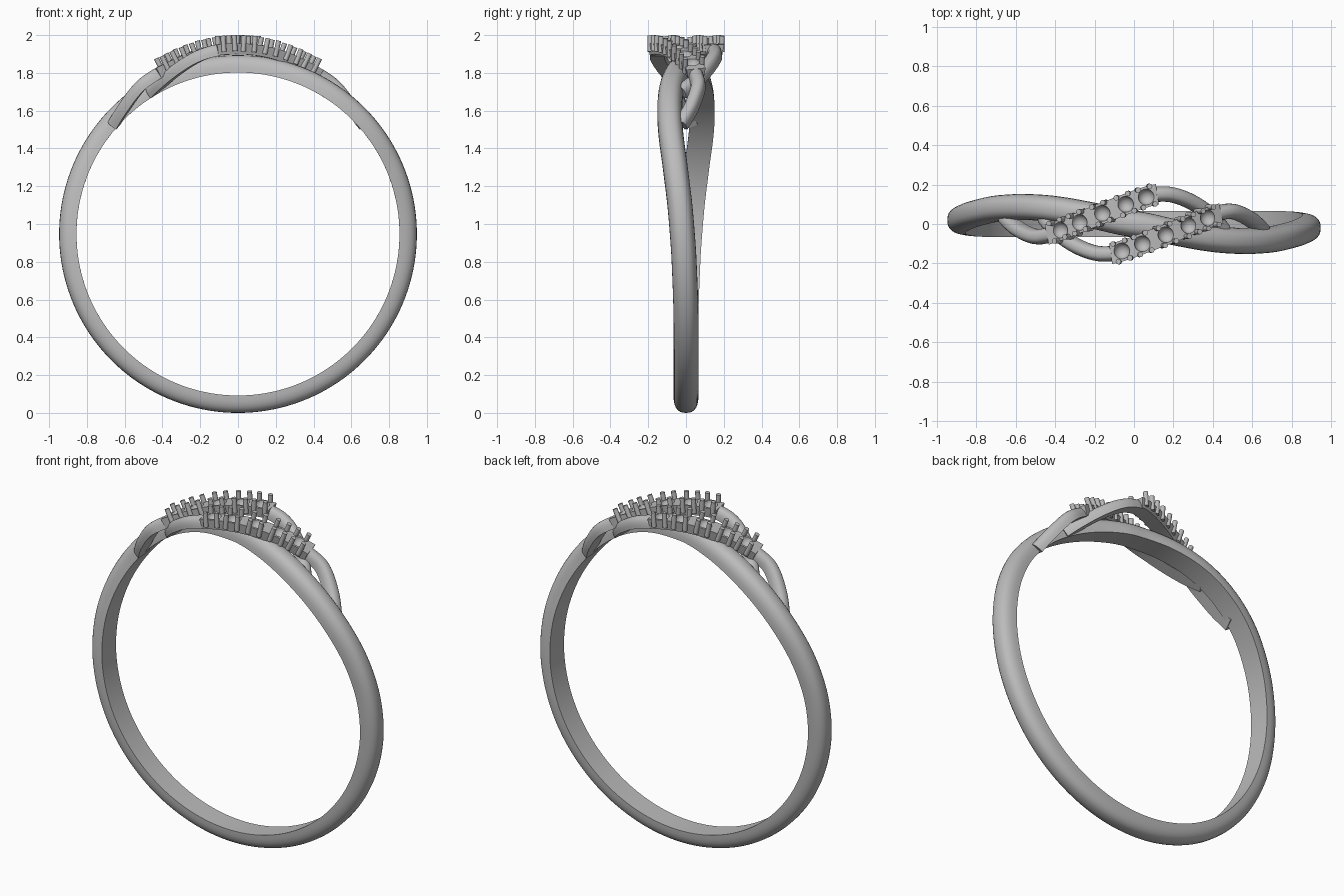
import bpy, bmesh, math
from mathutils import Vector, Matrix

cube = bpy.data.objects.get("Cube")
if cube:
    bpy.data.objects.remove(cube, do_unlink=True)

CZ = 0.947                      # height of the ring axis
CENTRE = Vector((0, 0, CZ))

metal = bpy.data.materials.new("grey_metal")
metal.use_nodes = True
GREY = (0.5, 0.5, 0.5, 1)
metal.diffuse_color = GREY
metal.node_tree.nodes["Principled BSDF"].inputs["Base Color"].default_value = GREY


def spline(pts, u):
    """Catmull-Rom point at u, counted in control points."""
    i = min(max(int(u), 0), len(pts) - 2)
    t = u - i
    p = [Vector(pts[min(max(k, 0), len(pts) - 1)]) for k in range(i - 1, i + 3)]
    return 0.5 * (2 * p[1] + (p[2] - p[0]) * t
                  + (2 * p[0] - 5 * p[1] + 4 * p[2] - p[3]) * t ** 2
                  + (3 * p[1] - p[0] - 3 * p[2] + p[3]) * t ** 3)


def frame(pos, tangent):
    up = Vector((pos.x, 0, pos.z - CZ))
    up = (up - tangent * up.dot(tangent)).normalized()
    return tangent.cross(up).normalized(), up


def dome_section(w, h, n=14, power=0.8):
    """Flat underside with a rounded top."""
    out = []
    for i in range(n + 1):
        a = math.pi * i / n
        c = math.cos(a)
        out.append((math.copysign(abs(c) ** power, c) * w / 2,
                    -h / 2 + h * math.sin(a) ** power))
    return out


def finish(name, bm):
    bmesh.ops.recalc_face_normals(bm, faces=bm.faces)
    me = bpy.data.meshes.new(name)
    bm.to_mesh(me)
    bm.free()
    me.materials.append(metal)
    ob = bpy.data.objects.new(name, me)
    bpy.context.collection.objects.link(ob)
    return ob


def smooth(ob):
    bpy.ops.object.select_all(action='DESELECT')
    ob.select_set(True)
    bpy.context.view_layer.objects.active = ob
    bpy.ops.object.shade_smooth_by_angle(angle=math.radians(40))


def sweep(name, path, section, closed=False):
    bm = bmesh.new()
    rings, n = [], len(path)
    for i, p in enumerate(path):
        a = path[i - 1] if (i or closed) else p
        b = path[(i + 1) % n] if (i < n - 1 or closed) else p
        side, up = frame(p, (b - a).normalized())
        rings.append([bm.verts.new(p + side * s + up * h) for s, h in section])
    m = len(section)
    for i in range(n if closed else n - 1):
        r, q = rings[i], rings[(i + 1) % n]
        for j in range(m):
            k = (j + 1) % m
            bm.faces.new((r[j], r[k], q[k], q[j]))
    if not closed:
        bm.faces.new(rings[0])
        bm.faces.new(rings[-1])
    return finish(name, bm)


# Band: sways to one side on each shoulder (angle from top, sideways offset)
SWAY = [(0, 0), (15, -.045), (28, -.076), (40, -.086), (52, -.08),
        (65, -.058), (80, -.032), (97, -.012), (120, 0), (180, 0)]


def sway(deg):
    a = abs(deg)
    i = max(k for k in range(len(SWAY) - 1) if SWAY[k][0] <= a)
    u = i + (a - SWAY[i][0]) / (SWAY[i + 1][0] - SWAY[i][0])
    return math.copysign(1, deg) * spline([(0, y, 0) for _, y in SWAY], u).y


R = 0.901
band_path = []
for i in range(160):
    d = -180 + 360 * i / 160
    a = math.radians(d)
    band_path.append(CENTRE + Vector((R * math.sin(a), sway(d), R * math.cos(a))))
smooth(sweep("band", band_path, dome_section(.132, .092), closed=True))

# Strand control points: x, y, distance from the ring axis
STRAND = [(-.66, .03, .88), (-.6, -.025, .905), (-.52, -.062, .938),
          (-.45, -.058, .948), (-.36, -.03, .954), (-.155, .055, .974),
          (.06, .137, .98), (.15, .152, .975), (.23, .14, .96),
          (.32, .1, .932), (.4, .04, .905), (.46, -.03, .885)]
BED_START, BED_END = 3.3, 6.5
SEATS = [4, 4.5, 5, 5.5, 6]


def strand_point(u):
    x, y, r = spline(STRAND, u)
    return Vector((x, y, CZ + math.sqrt(r * r - x * x)))


def strand_path(u0, u1, n):
    return [strand_point(u0 + (u1 - u0) * i / n) for i in range(n + 1)]


def seat_matrix(u):
    p = strand_point(u)
    t = (strand_point(u + .05) - strand_point(u - .05)).normalized()
    side, up = frame(p, t)
    m = Matrix((t, side, up)).transposed().to_4x4()
    m.translation = p
    return m


def build_strand(label):
    parts = []
    # Rounded tails running into the band
    tail = dome_section(.078, .062)
    parts.append(sweep(label + "_outer_tail", strand_path(0, BED_START + .05, 30), tail))
    parts.append(sweep(label + "_inner_tail",
                       strand_path(BED_END - .05, len(STRAND) - 1, 36), tail))
    # Flat-topped bed for the stones
    bed_section = [(.052, .03), (-.052, .03), (-.042, -.028), (.042, -.028)]
    bed = sweep(label + "_bed", strand_path(BED_START, BED_END, 32), bed_section)
    parts.append(bed)
    # Hollow seats cut into the bed
    bm = bmesh.new()
    for u in SEATS:
        m = seat_matrix(u) @ Matrix.Translation((0, 0, .034)) @ Matrix.Diagonal((1, 1, .95, 1))
        bmesh.ops.create_uvsphere(bm, u_segments=24, v_segments=12, radius=.041, matrix=m)
    cutter = finish("seat_cutter", bm)
    cutter.hide_render = True
    mod = bed.modifiers.new("seats", 'BOOLEAN')
    mod.operation, mod.solver, mod.object = 'DIFFERENCE', 'EXACT', cutter
    bpy.context.view_layer.objects.active = bed
    bpy.ops.object.modifier_apply(modifier=mod.name)
    bpy.data.objects.remove(cutter, do_unlink=True)
    # Four prongs around every seat
    bm = bmesh.new()
    for u in SEATS:
        for along in (-.031, .031):
            for across in (-.047, .047):
                m = seat_matrix(u) @ Matrix.Translation((along, across, .03))
                bmesh.ops.create_cone(bm, cap_ends=True, segments=14, radius1=.0135,
                                      radius2=.0135, depth=.085, matrix=m)
    parts.append(finish(label + "_prongs", bm))
    for ob in parts:
        smooth(ob)
    return parts


# Two strands, the second a half turn of the first
build_strand("rear_strand")
for ob in build_strand("front_strand"):
    ob.data.transform(Matrix.Rotation(math.pi, 4, 'Z'))
